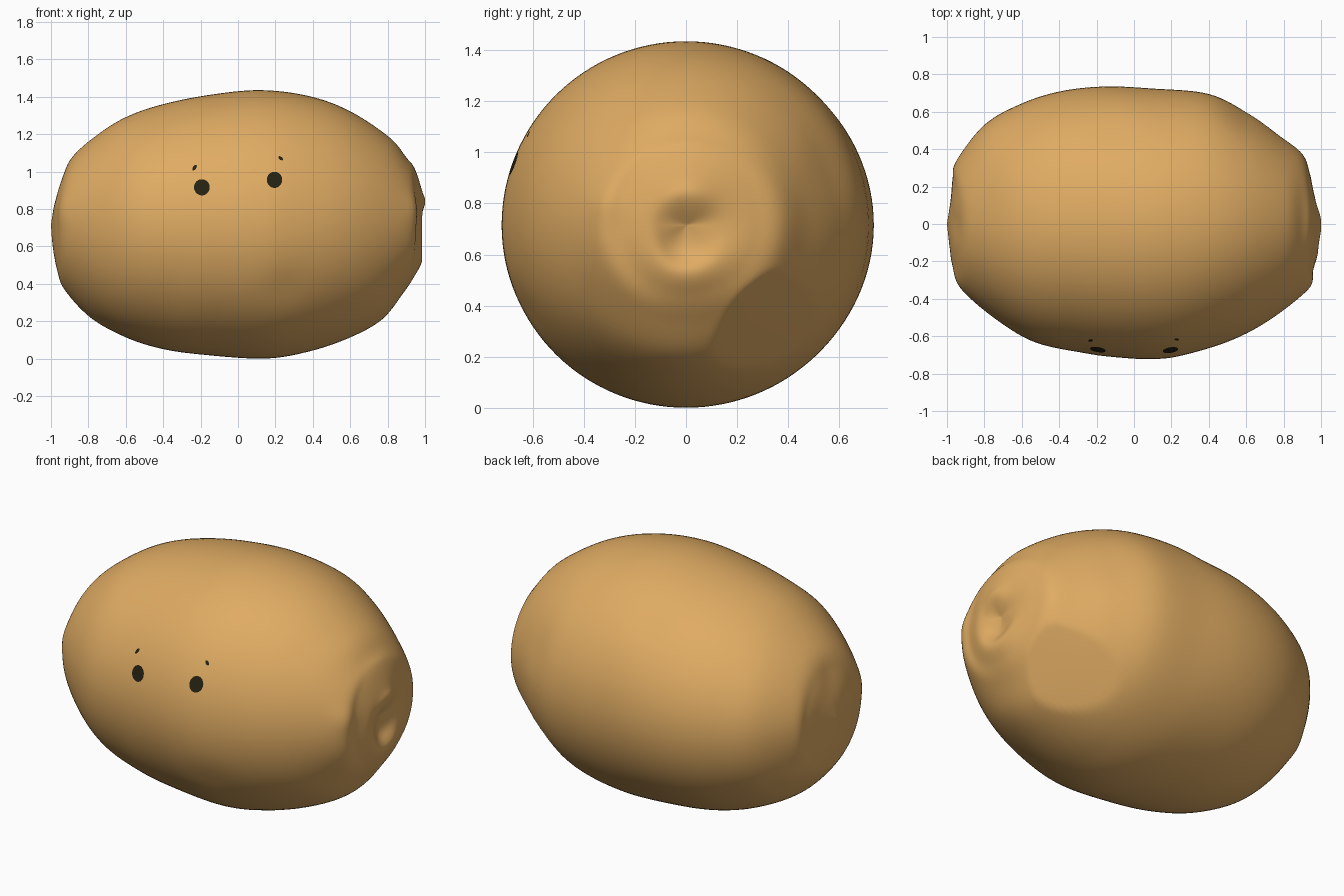
import bpy, bmesh, math
from mathutils import Vector
from mathutils.bvhtree import BVHTree

if "Cube" in bpy.data.objects:
    bpy.data.objects.remove(bpy.data.objects["Cube"])

AXIS_Z = 0.72


def material(name, rgb):
    m = bpy.data.materials.new(name)
    m.diffuse_color = (*rgb, 1)
    m.use_nodes = True
    m.node_tree.nodes["Principled BSDF"].inputs["Base Color"].default_value = m.diffuse_color
    return m


skin = material("potato skin", (0.74, 0.41, 0.125))
black = material("eye black", (0.018, 0.016, 0.006))

# Long profiles (x, distance from the long axis), left pole to right pole
TOP = [(-1, 0), (-.98, .12), (-.945, .25), (-.88, .37), (-.74, .49), (-.59, .58),
       (-.4, .645), (-.15, .695), (.12, .72), (.38, .688), (.6, .607), (.81, .467),
       (.9, .36), (.945, .3), (.985, .18), (1.0, .11), (.95, 0)]
BACK = [(-1, 0), (-.98, .13), (-.97, .24), (-.95, .337), (-.8, .53), (-.61, .64),
        (-.4, .708), (-.16, .735), (.1, .724), (.4, .695), (.617, .588), (.78, .47),
        (.9, .374), (.94, .27), (.955, .18), (.955, .09), (.95, 0)]
BOTTOM = [(-1, 0), (-.99, .12), (-.965, .25), (-.925, .35), (-.79, .495), (-.61, .597),
          (-.42, .66), (-.2, .693), (.14, .715), (.38, .677), (.6, .602), (.77, .506),
          (.88, .37), (.94, .28), (.985, .185), (.95, .1), (.95, 0)]
FRONT = [(-1, 0), (-.985, .13), (-.97, .22), (-.917, .353), (-.74, .508), (-.53, .632),
         (-.265, .69), (-.1, .712), (.08, .722), (.243, .706), (.51, .626), (.725, .513),
         (.925, .353), (.955, .25), (.985, .15), (.975, .08), (.95, 0)]


def spline(pts, t):
    """Catmull-Rom point at t in 0..len-1."""
    i = min(int(t), len(pts) - 2)
    f = t - i
    q = [Vector(pts[min(max(k, 0), len(pts) - 1)]) for k in range(i - 1, i + 3)]
    return 0.5 * (2 * q[1] + (q[2] - q[0]) * f
                  + (2 * q[0] - 5 * q[1] + 4 * q[2] - q[3]) * f * f
                  + (3 * q[1] - q[0] - 3 * q[2] + q[3]) * f ** 3)


# Soft dents: centre, radius, depth (negative depth makes a knob)
DENTS = [((.25, -.62, .38), .12, .008), ((.97, -.03, .68), .09, .012),
         ((-.1, .5, 1.25), .12, .008), ((.62, .58, .95), .16, .01),
         ((-.95, -.3, .8), .08, -.008), ((-.9, .3, .45), .08, -.01),
         ((-.96, 0, .95), .08, .008), ((.92, -.3, .8), .07, -.01)]
FLAT_N = Vector((.6, .52, -.61)).normalized()   # flattened lower back right side
FLAT_D = 0.815


def shape(p):
    out = Vector((p.x * .5, p.y, p.z - AXIS_Z)).normalized()
    for c, rad, depth in DENTS:
        d = (p - Vector(c)).length / rad
        p = p - out * depth * math.exp(-d * d)
    over = (p - Vector((0, 0, AXIS_Z))).dot(FLAT_N) - FLAT_D
    if over > 0:
        p = p - FLAT_N * over * 0.85
    return p


# Potato body: rings lofted between the four profiles
RINGS, SIDES = 112, 128
bm = bmesh.new()
rows = []
for i in range(RINGS + 1):
    t = (len(TOP) - 1) * i / RINGS
    top, back, bottom, front = (spline(c, t) for c in (TOP, BACK, BOTTOM, FRONT))
    row = []
    for j in range(1 if i in (0, RINGS) else SIDES):
        a = 2 * math.pi * j / SIDES
        c, s = math.cos(a), math.sin(a)
        q = (back if c > 0 else front) * c * c + (top if s > 0 else bottom) * s * s
        row.append(bm.verts.new(shape(Vector((q.x, q.y * c, AXIS_Z + q.y * s)))))
    rows.append(row)
for a, b in zip(rows, rows[1:]):
    for j in range(SIDES):
        k = (j + 1) % SIDES
        if len(a) == 1:
            bm.faces.new((a[0], b[j], b[k]))
        elif len(b) == 1:
            bm.faces.new((a[j], b[0], a[k]))
        else:
            bm.faces.new((a[j], b[j], b[k], a[k]))
bmesh.ops.recalc_face_normals(bm, faces=bm.faces)
low = min(v.co.z for v in bm.verts)
bmesh.ops.translate(bm, vec=(0, 0, -low), verts=bm.verts)
tree = BVHTree.FromBMesh(bm)


def finish(name, bm, mat):
    me = bpy.data.meshes.new(name)
    bm.to_mesh(me)
    bm.free()
    for f in me.polygons:
        f.use_smooth = True
    me.materials.append(mat)
    ob = bpy.data.objects.new(name, me)
    bpy.context.collection.objects.link(ob)


finish("potato_body", bm, skin)


def spot(name, x, z, rx, rz, tilt=0):
    """Thin domed plate that follows the front of the body."""
    b = bmesh.new()
    bmesh.ops.create_circle(b, cap_ends=True, segments=32, radius=1)
    bmesh.ops.inset_region(b, faces=b.faces[:], thickness=0.3)
    ct, st = math.cos(tilt), math.sin(tilt)
    for v in b.verts:
        u, w = v.co.x * rx, v.co.y * rz
        lift = 0.005 if v.co.xy.length < 0.9 else 0.002
        hit, n, _, _ = tree.ray_cast(Vector((x + u * ct - w * st, -3, z + u * st + w * ct)),
                                     Vector((0, 1, 0)))
        v.co = hit + n * lift
    for f in b.faces:
        f.normal_update()
        if f.normal.y > 0:
            f.normal_flip()
    finish(name, b, black)


# Eyes and the small brow specks above them
spot("left_eye", -.193, .915, .042, .043)
spot("right_eye", .195, .955, .041, .043)
spot("left_brow", -.232, 1.02, .009, .017, -.6)
spot("right_brow", .228, 1.07, .008, .015, .9)
